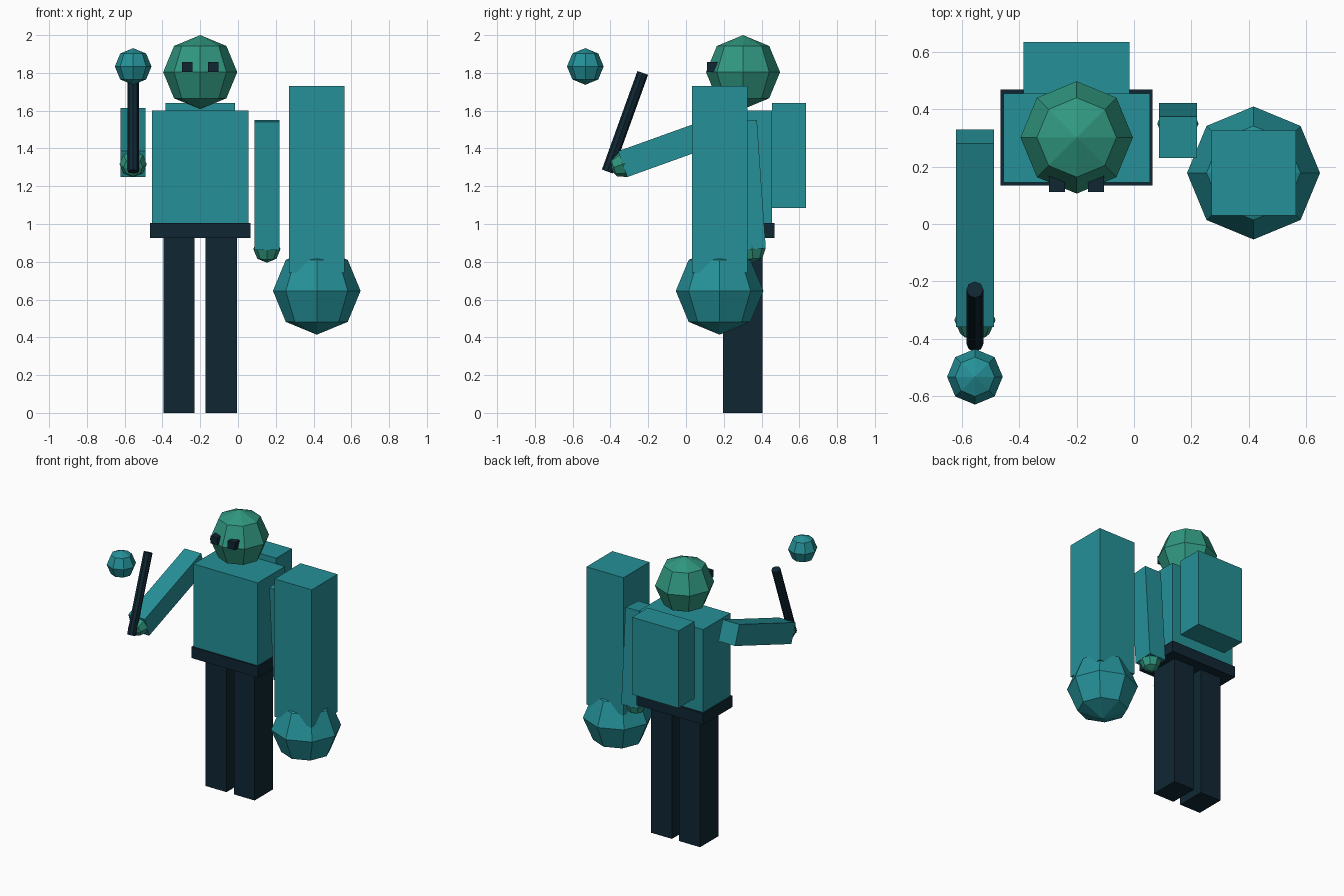
import bpy
from mathutils import Vector

if "Cube" in bpy.data.objects:
    bpy.data.objects.remove(bpy.data.objects["Cube"], do_unlink=True)


def material(name, colour):
    mat = bpy.data.materials.new(name)
    mat.use_nodes = True
    mat.diffuse_color = (*colour, 1)
    mat.node_tree.nodes["Principled BSDF"].inputs["Base Color"].default_value = (*colour, 1)
    return mat


teal = material("teal", (0.018, 0.283, 0.314))
green = material("green", (0.03, 0.314, 0.216))
navy = material("navy", (0.005, 0.020, 0.033))


def finish(name, mat):
    obj = bpy.context.object
    obj.name = name
    obj.data.materials.append(mat)
    return obj


def box(name, mat, centre, size, tilt=(0, 0, 0)):
    bpy.ops.mesh.primitive_cube_add(size=1, location=centre, rotation=tilt)
    obj = finish(name, mat)
    obj.scale = size
    return obj


def ball(name, mat, centre, radius, tilt=(0, 0, 0)):
    bpy.ops.mesh.primitive_uv_sphere_add(segments=8, ring_count=4, radius=radius,
                                         location=centre, rotation=tilt)
    return finish(name, mat)


def tilt_between(low, high):
    return (high - low).to_track_quat('Z', 'Y').to_euler()


def arm(side, x, shoulder, wrist):
    """Tilted box arm with a faceted hand at its end."""
    top, end = Vector((x, *shoulder)), Vector((x, *wrist))
    tilt = tilt_between(end, top)
    box(side + "_arm", teal, (top + end) / 2, (0.132, 0.145, (top - end).length), tilt)
    ball(side + "_hand", green, end, 0.072, tilt)


MID = -0.2  # centre line of the body

# Body, backpack, belt
box("torso", teal, (MID, 0.3, 1.3), (0.51, 0.31, 0.6))
box("backpack", teal, (MID, 0.545, 1.363), (0.37, 0.18, 0.555))
box("belt", navy, (MID, 0.302, 0.965), (0.53, 0.335, 0.08))

# Head
ball("head", green, (MID, 0.302, 1.804), 0.196)

# Legs and eyes in mirrored pairs
for side, s in (("left", 1), ("right", -1)):
    box(side + "_leg", navy, (MID + s * 0.112, 0.3, 0.475), (0.166, 0.208, 0.95))
    box(side + "_eye", navy, (MID + s * 0.068, 0.14, 1.831), (0.056, 0.056, 0.054))

# Arms
arm("left", 0.153, (0.303, 1.546), (0.35, 0.867))
arm("right", -0.555, (0.305, 1.547), (-0.335, 1.317))

# Wand and floating orb
low, high = Vector((-0.555, -0.417, 1.278)), Vector((-0.555, -0.229, 1.8))
bpy.ops.mesh.primitive_cylinder_add(vertices=8, radius=0.03, depth=(high - low).length,
                                    location=(low + high) / 2, rotation=tilt_between(low, high))
finish("wand", navy)
ball("orb", teal, (-0.555, -0.533, 1.834), 0.097)

# Giant extra arm and fist
box("giant_arm", teal, (0.417, 0.178, 1.235), (0.295, 0.295, 0.99))
ball("giant_fist", teal, (0.417, 0.178, 0.646), 0.232)
